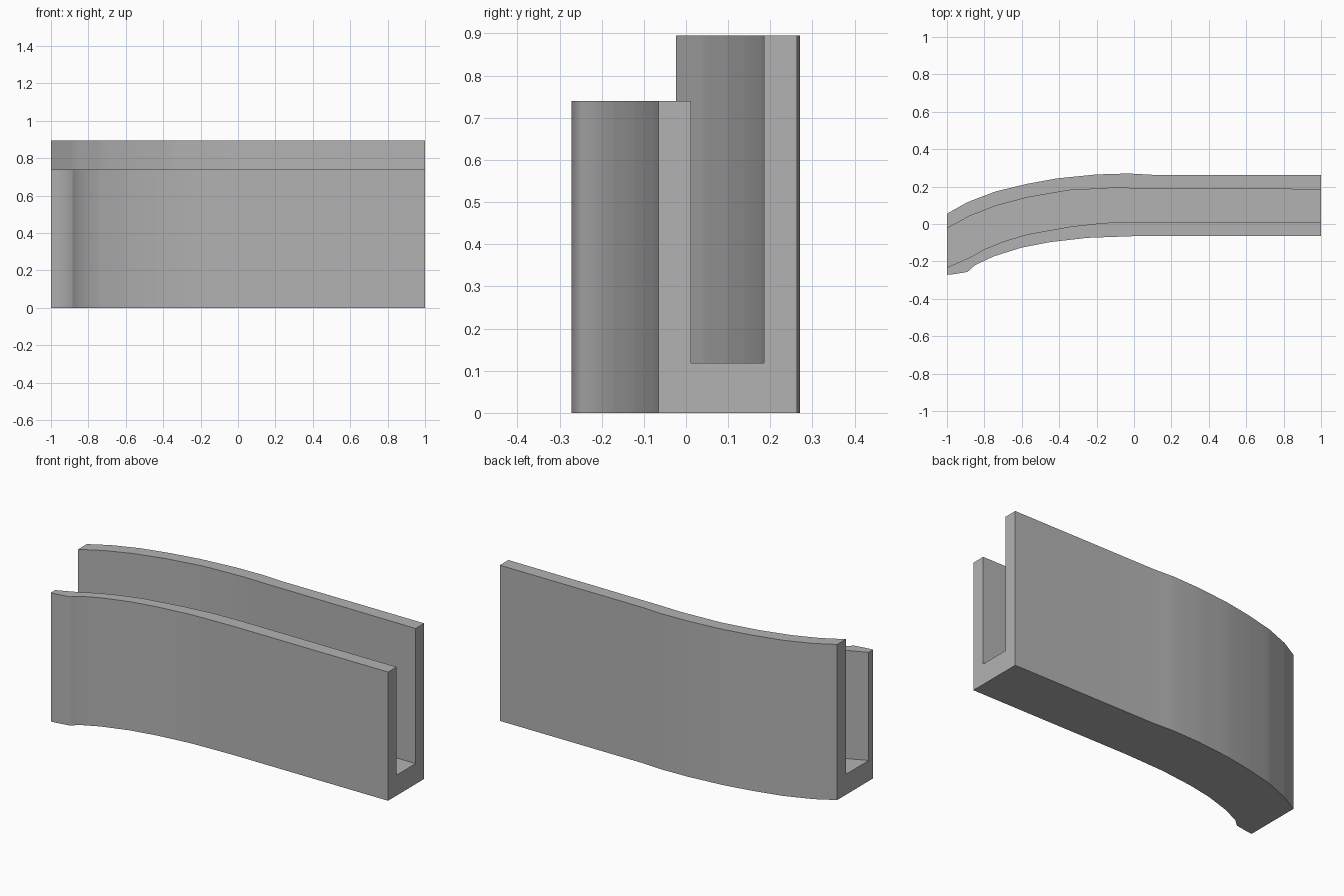
import bpy
import bmesh
import math

cube = bpy.data.objects.get("Cube")
if cube:
    bpy.data.objects.remove(cube, do_unlink=True)

# Plan outlines (x, y) of the four wall faces of the curved channel
BACK_OUTER = [(-1, .055), (-.89, .117), (-.74, .174), (-.57, .215), (-.41, .244),
              (-.2, .265), (-.03, .27), (.1, .263), (1, .263)]
BACK_INNER = [(-1, -.024), (-.88, .042), (-.74, .097), (-.57, .142), (-.35, .18),
              (-.1, .193), (.02, .19), (1, .185)]
FRONT_INNER = [(-1, -.232), (-.88, -.18), (-.8, -.135), (-.69, -.091), (-.57, -.055),
               (-.34, -.014), (-.16, .006), (.02, .012), (1, .012)]
FRONT_OUTER = [(-1, -.272), (-.96, -.268), (-.89, -.256), (-.85, -.22), (-.75, -.173),
               (-.6, -.126), (-.45, -.097), (-.25, -.074), (0, -.065), (1, -.065)]

FLOOR, FRONT_TOP, BACK_TOP = .118, .74, .895


def y_at(line, x):
    for (x0, y0), (x1, y1) in zip(line, line[1:]):
        if x <= x1:
            return y0 + (y1 - y0) * (x - x0) / (x1 - x0)
    return line[-1][1]


# Channel cross-section: (wall face, height), counter-clockwise
SECTION = [(FRONT_OUTER, 0), (BACK_OUTER, 0), (BACK_OUTER, BACK_TOP),
           (BACK_INNER, BACK_TOP), (BACK_INNER, FLOOR), (FRONT_INNER, FLOOR),
           (FRONT_INNER, FRONT_TOP), (FRONT_OUTER, FRONT_TOP)]

# Sweep the section through every plan station
stations = sorted({p[0] for line in (BACK_OUTER, BACK_INNER, FRONT_INNER, FRONT_OUTER)
                   for p in line})
bm = bmesh.new()
rings = [[bm.verts.new((x, y_at(line, x), z)) for line, z in SECTION] for x in stations]
n = len(SECTION)
for a, b in zip(rings, rings[1:]):
    for i in range(n):
        j = (i + 1) % n
        bm.faces.new((a[i], a[j], b[j], b[i]))
bm.faces.new(rings[0])
bm.faces.new(rings[-1][::-1])
bmesh.ops.recalc_face_normals(bm, faces=bm.faces)
mesh = bpy.data.meshes.new("curved_channel")
bm.to_mesh(mesh)
bm.free()

channel = bpy.data.objects.new("curved_channel", mesh)
bpy.context.collection.objects.link(channel)

# Plain grey finish
grey = bpy.data.materials.new("plain_grey")
grey.use_nodes = True
colour = (.45, .45, .45, 1)
grey.diffuse_color = colour
grey.node_tree.nodes["Principled BSDF"].inputs["Base Color"].default_value = colour
mesh.materials.append(grey)

bpy.ops.object.select_all(action="DESELECT")
channel.select_set(True)
bpy.context.view_layer.objects.active = channel
bpy.ops.object.shade_smooth_by_angle(angle=math.radians(35))
